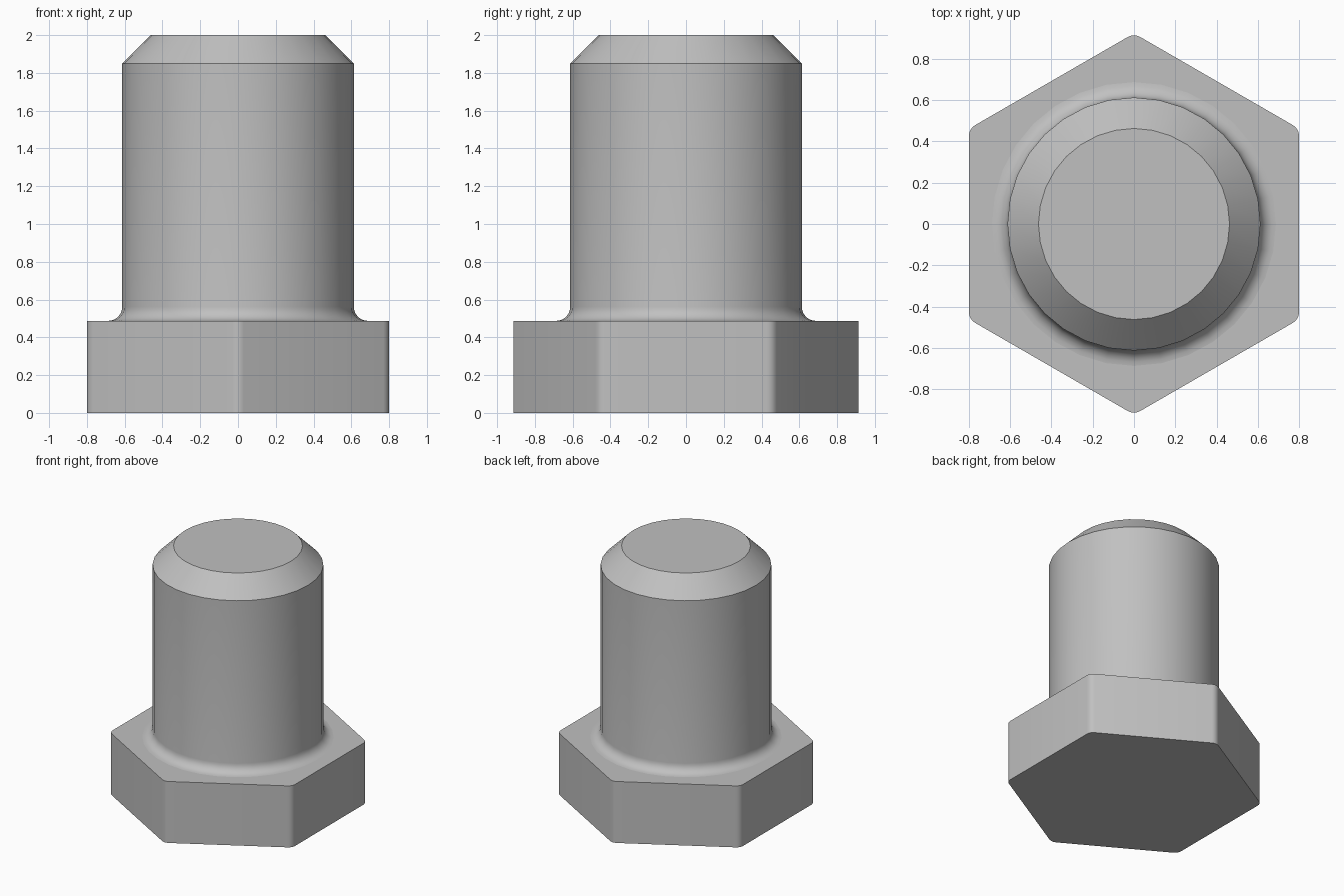
import bpy, bmesh
from math import sin, cos, pi, radians

cube = bpy.data.objects.get("Cube")
if cube:
    bpy.data.objects.remove(cube, do_unlink=True)

STEEL = (0.53, 0.53, 0.53, 1)
HEAD_TOP = 0.487
SIDES = 32

steel = bpy.data.materials.new("grey steel")
steel.use_nodes = True
steel.diffuse_color = STEEL
steel.node_tree.nodes["Principled BSDF"].inputs["Base Color"].default_value = STEEL


def finish(name, bm):
    bmesh.ops.recalc_face_normals(bm, faces=bm.faces)
    mesh = bpy.data.meshes.new(name)
    bm.to_mesh(mesh)
    bm.free()
    mesh.materials.append(steel)
    obj = bpy.data.objects.new(name, mesh)
    bpy.context.collection.objects.link(obj)
    bpy.ops.object.select_all(action='DESELECT')
    obj.select_set(True)
    bpy.context.view_layer.objects.active = obj
    bpy.ops.object.shade_smooth_by_angle(angle=radians(35))
    return obj


def ring(bm, radius, z):
    return [bm.verts.new((radius * cos(2 * pi * i / SIDES),
                          radius * sin(2 * pi * i / SIDES), z)) for i in range(SIDES)]


def bridge(bm, low, high):
    n = len(low)
    for i in range(n):
        j = (i + 1) % n
        bm.faces.new((low[i], low[j], high[j], high[i]))


# Hexagonal head with rounded upright corners
flat, corner, steps = 0.8, 0.06, 4
centre = (flat - corner) / cos(pi / 6)
outline = []
for k in range(6):
    a = pi / 6 + k * pi / 3
    for s in range(steps + 1):
        t = a + (s / steps - 0.5) * pi / 3
        outline.append((centre * cos(a) + corner * cos(t),
                        centre * sin(a) + corner * sin(t)))
bm = bmesh.new()
bottom = [bm.verts.new((x, y, 0)) for x, y in outline]
top = [bm.verts.new((x, y, HEAD_TOP)) for x, y in outline]
bm.faces.new(bottom)
bm.faces.new(top)
bridge(bm, bottom, top)
finish("hex_head", bm)

# Round shank: fillet at the foot, straight body, chamfered tip
radius, fillet = 0.613, 0.075
profile = []
for i in range(7):
    t = i / 6 * pi / 2
    profile.append((radius + fillet * (1 - sin(t)), HEAD_TOP + fillet * (1 - cos(t))))
profile += [(radius, 1.85), (0.463, 2.0)]
bm = bmesh.new()
rings = [ring(bm, r, z) for r, z in profile]
for low, high in zip(rings, rings[1:]):
    bridge(bm, low, high)
bm.faces.new(rings[-1])
finish("shank", bm)
